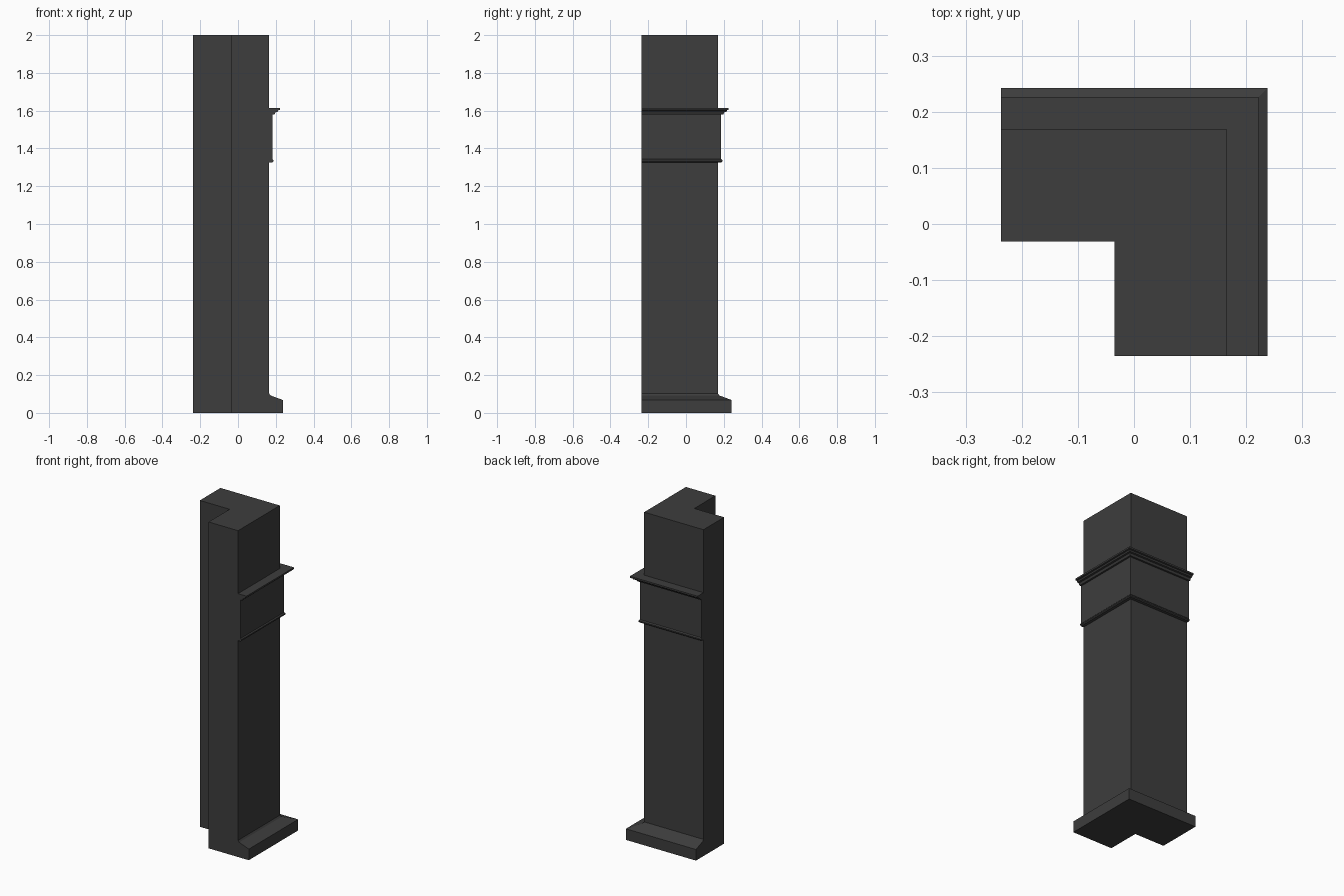
import bpy
import bmesh

# Remove the default cube
cube = bpy.data.objects.get("Cube")
if cube:
    bpy.data.objects.remove(cube, do_unlink=True)

# Single dark grey finish
grey = bpy.data.materials.new("dark_grey")
grey.use_nodes = True
colour = (0.047, 0.047, 0.047, 1)
grey.diffuse_color = colour
grey.node_tree.nodes["Principled BSDF"].inputs["Base Color"].default_value = colour

# Plan of the corner pier: end planes, outer corner and inner corner
END_X, END_Y = -0.237, -0.235
OUT_X, OUT_Y = 0.165, 0.169
IN_X, IN_Y = -0.035, -0.031
HEIGHT = 2.0


def finish(bm, name):
    bmesh.ops.recalc_face_normals(bm, faces=bm.faces)
    mesh = bpy.data.meshes.new(name)
    bm.to_mesh(mesh)
    bm.free()
    mesh.materials.append(grey)
    obj = bpy.data.objects.new(name, mesh)
    bpy.context.collection.objects.link(obj)
    return obj


def loft(name, sections):
    """Join matching closed sections and cap both ends."""
    bm = bmesh.new()
    rings = [[bm.verts.new(p) for p in section] for section in sections]
    count = len(rings[0])
    for a, b in zip(rings, rings[1:]):
        for i in range(count):
            j = (i + 1) % count
            bm.faces.new((a[i], a[j], b[j], b[i]))
    bm.faces.new(rings[0])
    bm.faces.new(rings[-1])
    return finish(bm, name)


def moulding(name, profile):
    """Run an (outward offset, height) profile round the outer corner, mitred."""
    loft(name, [
        [(END_X, OUT_Y + d, z) for d, z in profile],
        [(OUT_X + d, OUT_Y + d, z) for d, z in profile],
        [(OUT_X + d, END_Y, z) for d, z in profile],
    ])


# L-shaped shaft
plan = [(END_X, OUT_Y), (OUT_X, OUT_Y), (OUT_X, END_Y),
        (IN_X, END_Y), (IN_X, IN_Y), (END_X, IN_Y)]
loft("corner_shaft", [[(x, y, z) for x, y in plan] for z in (0, HEIGHT)])

# Plinth with a sloped top
moulding("plinth", [(0, 0), (0.073, 0), (0.073, 0.068), (0.008, 0.092), (0, 0.102)])

# Raised band with a small lip along its lower edge
moulding("frieze_band", [(0, 1.33), (0.017, 1.33), (0.017, 1.59), (0, 1.59)])
moulding("frieze_lip", [(0, 1.326), (0.018, 1.326), (0.023, 1.331),
                        (0.023, 1.338), (0.017, 1.344), (0, 1.344)])

# Stepped cornice
moulding("cornice", [(0, 1.58), (0.028, 1.58), (0.034, 1.592), (0.044, 1.594),
                     (0.048, 1.602), (0.057, 1.604), (0.057, 1.614), (0, 1.614)])
